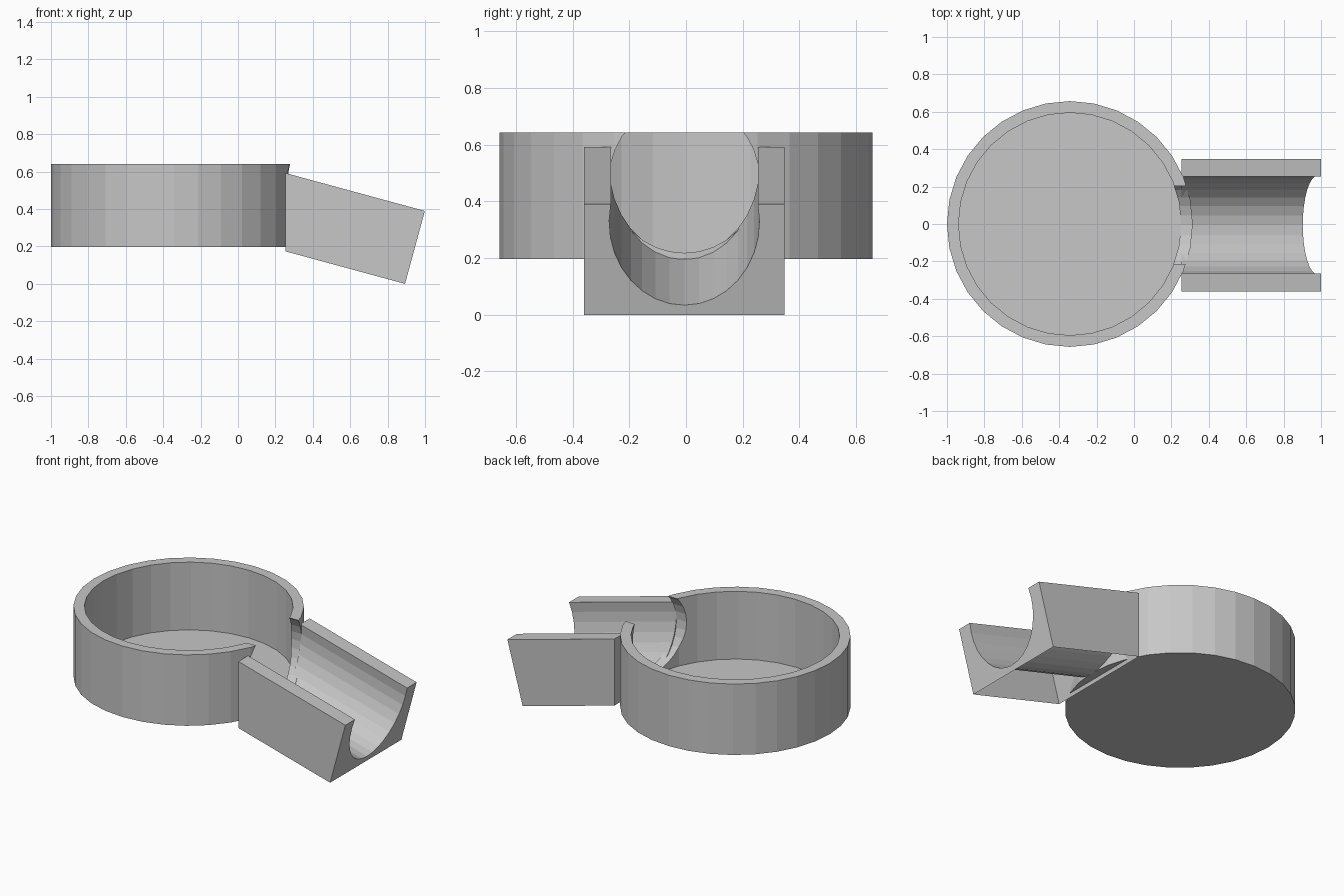
import bpy, bmesh
from math import sin, cos, tan, asin, pi, radians
from mathutils import Vector

if "Cube" in bpy.data.objects:
    bpy.data.objects.remove(bpy.data.objects["Cube"])

GREY = (0.57, 0.57, 0.57, 1)
grey = bpy.data.materials.new("plain_grey")
grey.use_nodes = True
grey.diffuse_color = GREY
grey.node_tree.nodes["Principled BSDF"].inputs["Base Color"].default_value = GREY


def cylinder(name, radius, start, end):
    """Flat-sided cylinder between two points on a straight axis."""
    a, b = Vector(start), Vector(end)
    turn = (b - a).to_track_quat('Z', 'Y').to_euler()
    bpy.ops.mesh.primitive_cylinder_add(vertices=32, radius=radius, depth=(b - a).length,
                                        location=(a + b) / 2, rotation=turn)
    obj = bpy.context.object
    obj.name = name
    obj.data.materials.append(grey)
    return obj


def cut(target, cutter):
    mod = target.modifiers.new("cut", 'BOOLEAN')
    mod.operation = 'DIFFERENCE'
    mod.solver = 'EXACT'
    mod.object = cutter
    bpy.context.view_layer.objects.active = target
    bpy.ops.object.modifier_apply(modifier=mod.name)
    bpy.data.objects.remove(cutter)


# Round bowl with a flat floor and a round notch through the +x wall
CX, BOTTOM, TOP, FLOOR = -0.343, 0.196, 0.642, 0.216
bowl = cylinder("round_bowl", 0.657, (CX, 0, BOTTOM), (CX, 0, TOP))
cut(bowl, cylinder("bowl_hollow", 0.595, (CX, 0, FLOOR), (CX, 0, 1)))
cut(bowl, cylinder("spout_notch", 0.264, (0.15, -0.006, 0.482), (0.6, -0.006, 0.482)))

# Sloping spout: U-shaped section, upright at the bowl, square-cut at the mouth,
# open underneath, with a square inner wall closing the wedge next to the bowl
SLOPE, HEIGHT, HALF, MID_Y = radians(15.2), 0.404, 0.354, -0.006
NEAR_X, FAR_X = 0.255, 0.893
GROOVE_W, GROOVE_D, GROOVE_H, STEPS = 0.265, 0.305, 0.34, 18
lip = asin((HEIGHT - GROOVE_H) / GROOVE_D)
section = [(HALF, HEIGHT), (HALF, 0), (-HALF, 0), (-HALF, HEIGHT)]
for i in range(STEPS + 1):
    a = pi - lip + (pi + 2 * lip) * i / STEPS
    section.append((GROOVE_W * cos(a), GROOVE_H + GROOVE_D * sin(a)))

bm = bmesh.new()
near, wall, mouth = [], [], []
for y, h in section:
    x, z = FAR_X + h * sin(SLOPE), h * cos(SLOPE)
    shift = FAR_X - NEAR_X
    mouth.append(bm.verts.new((x, MID_Y + y, z)))
    wall.append(bm.verts.new((x - shift, MID_Y + y, z + shift * tan(SLOPE))))
    near.append(bm.verts.new((NEAR_X, MID_Y + y, z + (x - NEAR_X) * tan(SLOPE))))
bm.faces.new(near)
bm.faces.new(wall[::-1])
bm.faces.new(mouth[::-1])
for start, end in ((near, wall), (wall, mouth)):
    for i in range(len(section)):
        j = (i + 1) % len(section)
        if section[i][1] + section[j][1] > 0:
            bm.faces.new((start[i], end[i], end[j], start[j]))
bmesh.ops.remove_doubles(bm, verts=bm.verts, dist=0.0001)
mesh = bpy.data.meshes.new("spout")
bm.to_mesh(mesh)
bm.free()
mesh.materials.append(grey)
spout = bpy.data.objects.new("spout", mesh)
bpy.context.collection.objects.link(spout)
